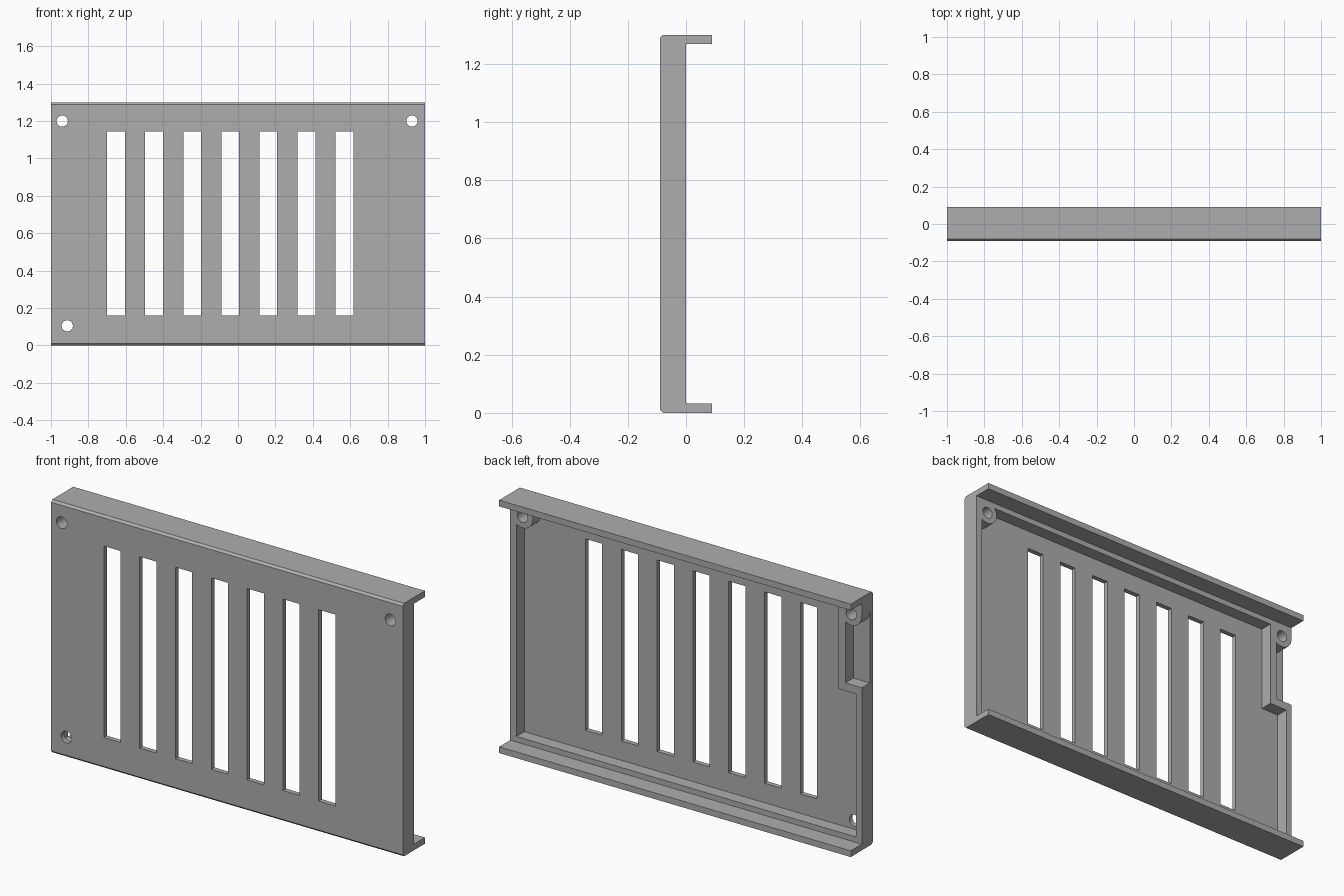
import bpy, bmesh, math

if "Cube" in bpy.data.objects:
    bpy.data.objects.remove(bpy.data.objects["Cube"], do_unlink=True)

grey = bpy.data.materials.new("matte grey")
grey.use_nodes = True
colour = (0.42, 0.42, 0.42, 1)
grey.diffuse_color = colour
grey.node_tree.nodes["Principled BSDF"].inputs["Base Color"].default_value = colour

FRONT, FLOOR, BACK, LIP = -0.09, -0.065, 0.0, 0.09
HEIGHT = 1.3


def prism(name, outline, start, end, along="y"):
    """Extrude a flat outline; (x, z) points along y or (y, z) points along x."""
    bm = bmesh.new()
    place = (lambda a, b: (a, start, b)) if along == "y" else (lambda a, b: (start, a, b))
    face = bm.faces.new([bm.verts.new(place(a, b)) for a, b in outline])
    new = bmesh.ops.extrude_face_region(bm, geom=[face])["geom"]
    depth = end - start
    offset = (0, depth, 0) if along == "y" else (depth, 0, 0)
    bmesh.ops.translate(bm, vec=offset, verts=[v for v in new if isinstance(v, bmesh.types.BMVert)])
    bmesh.ops.recalc_face_normals(bm, faces=bm.faces)
    mesh = bpy.data.meshes.new(name)
    bm.to_mesh(mesh)
    bm.free()
    mesh.materials.append(grey)
    obj = bpy.data.objects.new(name, mesh)
    bpy.context.collection.objects.link(obj)
    return obj


def rect(x0, x1, z0, z1):
    return [(x0, z0), (x1, z0), (x1, z1), (x0, z1)]


def circle(x, z, r, sides=32):
    turns = [math.tau * i / sides for i in range(sides)]
    return [(x + r * math.cos(t), z + r * math.sin(t)) for t in turns]


def combine(tool, operation):
    """Apply one boolean to the panel and remove the tool."""
    tool.hide_render = True
    mod = panel.modifiers.new(operation, "BOOLEAN")
    mod.operation, mod.solver, mod.object = operation, "EXACT", tool
    bpy.context.view_layer.objects.active = panel
    bpy.ops.object.modifier_apply(modifier=mod.name)
    bpy.data.objects.remove(tool, do_unlink=True)


# Channel section: chamfered front edges, lips along the top and bottom
c, t = 0.011, 0.032
half = [(BACK, t), (LIP, t), (LIP, 0), (FRONT + c, 0), (FRONT, c)]
profile = half + [(y, HEIGHT - z) for y, z in reversed(half)]
panel = prism("vent_panel", profile, -1, 1, along="x")

# Rear recess, stepping inward around the side notch
recess = [(-0.967, 0.06), (0.965, 0.06), (0.965, 1.24),
          (-0.866, 1.24), (-0.866, 0.795), (-0.967, 0.795)]
combine(prism("recess_cutter", recess, FLOOR, 0.05), "DIFFERENCE")

# Notch open to the side
combine(prism("notch_cutter", rect(-1.1, -0.906, 0.836, 1.2), FLOOR, 0.05), "DIFFERENCE")

# Round bosses behind the upper screw holes
top_holes = [(-0.94, 1.2), (0.93, 1.2)]
for x, z in top_holes:
    combine(prism("screw_boss", circle(x, z, 0.059), FLOOR - 0.01, BACK), "UNION")

# Screw holes
for x, z in top_holes + [(-0.913, 0.105)]:
    combine(prism("hole_cutter", circle(x, z, 0.03), -0.2, 0.06), "DIFFERENCE")

# Seven vertical vent slots
for i in range(7):
    x = -0.7 + 0.2037 * i
    combine(prism("slot_cutter", rect(x, x + 0.095, 0.16, 1.144), -0.2, 0.06), "DIFFERENCE")

bpy.ops.object.select_all(action="DESELECT")
panel.select_set(True)
bpy.context.view_layer.objects.active = panel
bpy.ops.object.shade_smooth_by_angle(angle=math.radians(30))
